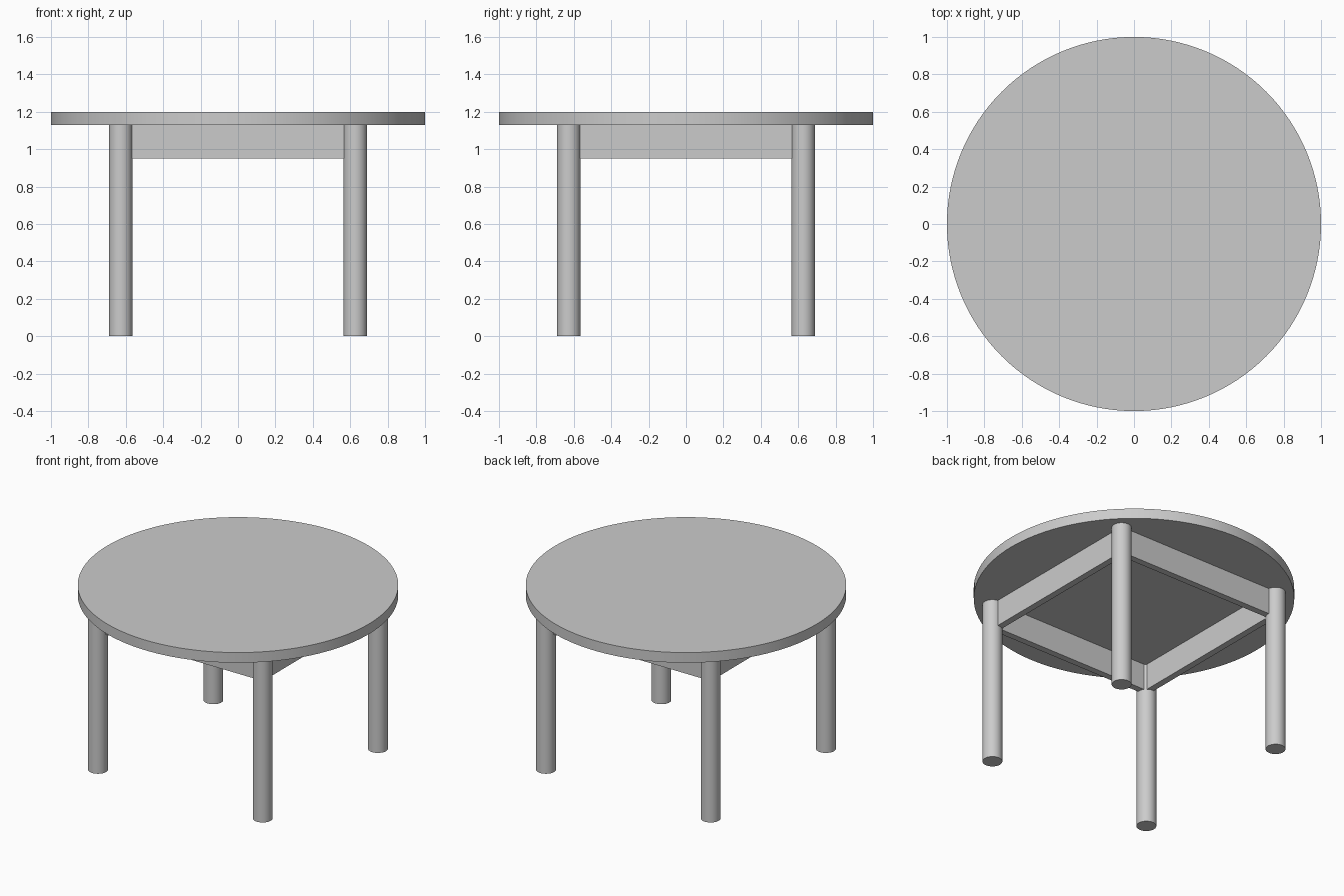
import bpy
import math

cube = bpy.data.objects.get("Cube")
if cube:
    bpy.data.objects.remove(cube, do_unlink=True)

TOP, UNDERSIDE, APRON_BOTTOM = 1.2, 1.13, 0.95
LEG_POS, LEG_RADIUS = 0.627, 0.062
APRON_IN, APRON_OUT = 0.59, 0.635

grey = bpy.data.materials.new("plain grey")
grey.use_nodes = True
colour = (0.6, 0.6, 0.6, 1)
grey.diffuse_color = colour
grey.node_tree.nodes["Principled BSDF"].inputs["Base Color"].default_value = colour


def finish(name):
    obj = bpy.context.object
    obj.name = name
    obj.data.materials.append(grey)
    return obj


def cylinder(name, radius, x, y, low, high, sides):
    bpy.ops.mesh.primitive_cylinder_add(
        vertices=sides, radius=radius, depth=high - low,
        location=(x, y, (low + high) / 2))
    bpy.ops.object.shade_smooth_by_angle(angle=math.radians(30))
    return finish(name)


def rail(name, angle):
    # Straight board under the top, turned to one of the four sides
    mid = (APRON_IN + APRON_OUT) / 2
    bpy.ops.mesh.primitive_cube_add(
        size=1, rotation=(0, 0, angle),
        location=(mid * math.sin(angle), -mid * math.cos(angle),
                  (UNDERSIDE + APRON_BOTTOM) / 2))
    obj = finish(name)
    obj.scale = (2 * (LEG_POS - 0.045), APRON_OUT - APRON_IN,
                 UNDERSIDE - APRON_BOTTOM)


# Round top
cylinder("table_top", 1, 0, 0, UNDERSIDE, TOP, 128)

# Four legs
for side, x in (("left", LEG_POS), ("right", -LEG_POS)):
    for end, y in (("front", -LEG_POS), ("back", LEG_POS)):
        cylinder(f"{end}_{side}_leg", LEG_RADIUS, x, y, 0, UNDERSIDE, 48)

# Four apron boards between the legs
for i, side in enumerate(("front", "left", "back", "right")):
    rail(f"{side}_apron", i * math.pi / 2)
